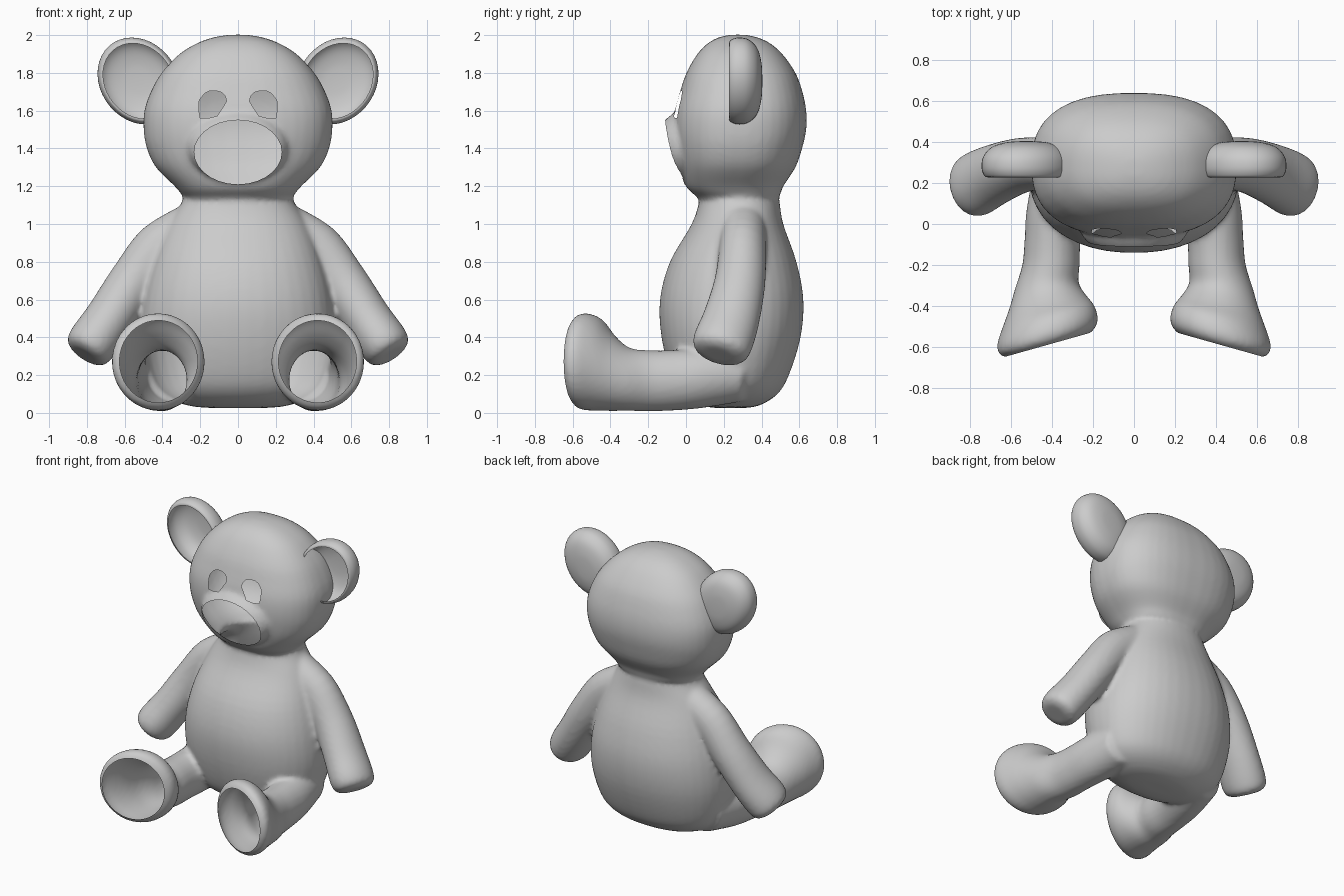
import bpy, bmesh, math
from mathutils import Vector as V

if "Cube" in bpy.data.objects:
    bpy.data.objects.remove(bpy.data.objects["Cube"])


def catmull(p0, p1, p2, p3, t):
    return 0.5 * (2 * p1 + (p2 - p0) * t + (2 * p0 - 5 * p1 + 4 * p2 - p3) * t * t
                  + (3 * p1 - p0 - 3 * p2 + p3) * t ** 3)


def loft(bm, rings, sides=40, steps=4, cap_start=True, power=2.0):
    """Skin smooth (super)elliptical rings, each (centre, half axis, half axis)."""
    def sq(x):
        return math.copysign(abs(x) ** (2 / power), x)
    dense = []
    for i in range(len(rings) - 1):
        q = [rings[min(max(i + k, 0), len(rings) - 1)] for k in (-1, 0, 1, 2)]
        for j in range(steps):
            dense.append([catmull(*[r[m] for r in q], j / steps) for m in range(3)])
    dense.append(rings[-1])
    loops = []
    for c, u, v in dense:
        loops.append([bm.verts.new(c + u * sq(math.cos(a)) + v * sq(math.sin(a)))
                      for a in (2 * math.pi * (k + .5) / sides for k in range(sides))])
    for A, B in zip(loops, loops[1:]):
        for k in range(sides):
            n = (k + 1) % sides
            bm.faces.new((A[k], A[n], B[n], B[k]))
    if cap_start:
        bm.faces.new(loops[0])
    bm.faces.new(loops[-1])


def finish(bm, name):
    bmesh.ops.recalc_face_normals(bm, faces=bm.faces)
    me = bpy.data.meshes.new(name)
    bm.to_mesh(me)
    bm.free()
    ob = bpy.data.objects.new(name, me)
    bpy.context.collection.objects.link(ob)
    return ob


def upright(rows):
    """Horizontal rings from (z, front y, back y, half width)."""
    return [(V((0, (f + b) / 2, z)), V((w, 0, 0)), V((0, (b - f) / 2, 0))) for z, f, b, w in rows]


def bisect(bm, faces, co, no, clear=False):
    geom = set(faces)
    for f in faces:
        geom.update(f.verts)
        geom.update(f.edges)
    bmesh.ops.bisect_plane(bm, geom=list(geom), plane_co=co, plane_no=no,
                           dist=1e-5, clear_outer=clear)


def front_hole(bm, poly):
    """Cut a convex outline, given in x and z, through the front of the face."""
    pts = [V((x, 0, z)) for x, z in poly]
    mid = sum(pts, V()) / len(pts)
    reach = max((p - mid).length for p in pts) + 0.04

    def near():
        res = []
        for f in bm.faces:
            c = f.calc_center_median()
            if c.y < 0.1 and math.hypot(c.x - mid.x, c.z - mid.z) < reach:
                res.append(f)
        return res
    planes = []
    for a, b in zip(pts, pts[1:] + pts[:1]):
        n = V((b.z - a.z, 0, a.x - b.x))
        if n.dot(mid - a) > 0:
            n = -n
        planes.append((a, n))
        bisect(bm, near(), a, n)
    inside = [f for f in near()
              if all((f.calc_center_median() - a).dot(n) < 0 for a, n in planes)]
    bmesh.ops.delete(bm, geom=inside, context='FACES')


bm = bmesh.new()

# Torso
loft(bm, upright([(1.2, .08, .48, .28), (1.12, .07, .495, .295), (1.0, .03, .515, .37),
                  (.8, -.085, .585, .45), (.6, -.138, .622, .5), (.4, -.13, .607, .51),
                  (.2, -.08, .545, .47), (.1, -.02, .485, .4), (.04, .08, .39, .27),
                  (.025, .17, .3, .12)]), power=2.2)

# Head
loft(bm, upright([(1.1, .12, .44, .22), (1.15, .05, .495, .29), (1.2, 0, .515, .335),
                  (1.3, -.035, .58, .435), (1.4, -.055, .615, .483), (1.5, -.065, .637, .5),
                  (1.6, -.058, .637, .496), (1.7, -.032, .617, .462), (1.8, .002, .58, .405),
                  (1.9, .06, .51, .31), (1.96, .12, .44, .21), (1.99, .18, .37, .12),
                  (2.002, .24, .31, .04)]), power=2.5)

# Muzzle swelling
rings = []
for k in range(1, 12):
    a = math.pi * k / 12
    r = math.sin(a)
    rings.append((V((0, 0, 1.41 - .19 * math.cos(a))), V((.27 * r, 0, 0)), V((0, .165 * r, 0))))
loft(bm, rings, steps=2)

# Legs with flared feet: x, y, z, half width, half height, tilt
LEG = [(.33, .3, .21, .15, .15, 0), (.375, .08, .185, .148, .16, 0), (.397, -.08, .172, .137, .16, 0),
       (.405, -.2, .17, .14, .162, 0), (.425, -.3, .178, .155, .167, .3),
       (.42, -.38, .21, .188, .2, .6), (.419, -.45, .253, .223, .242, .9),
       (.422, -.52, .27, .246, .257, 1), (.422, -.57, .272, .235, .246, 1), (.422, -.602, .272, .185, .195, 1)]
# Arms: x, y, z, thickness, depth
ARM = [(.2, .3, 1.01, .125, .125), (.41, .3, .875, .138, .125), (.555, .285, .69, .132, .135),
       (.68, .24, .5, .13, .15), (.768, .195, .375, .133, .158), (.803, .178, .325, .118, .14),
       (.815, .172, .307, .075, .09)]
for s in (-1, 1):
    loft(bm, [(V((s * x, y, z)), V((s * w, -.28 * t * w, 0)), V((0, 0, h)))
              for x, y, z, w, h, t in LEG])
    pts = [V((s * p[0], p[1], p[2])) for p in ARM]
    rings = []
    for i, p in enumerate(ARM):
        tan = (pts[min(i + 1, len(pts) - 1)] - pts[max(i - 1, 0)]).normalized()
        u = tan.cross(V((0, 1, 0))).normalized() * s
        rings.append((pts[i], u * p[3], tan.cross(u) * p[4] * s))
    loft(bm, rings)

# Fuse into one soft shell
body = finish(bm, "bear_body")
bpy.context.view_layer.objects.active = body
body.select_set(True)
m = body.modifiers.new("fuse", 'REMESH')
m.mode = 'VOXEL'
m.voxel_size = 0.016
m = body.modifiers.new("soften", 'SMOOTH')
m.factor = 0.5
m.iterations = 5
for name in ("fuse", "soften"):
    bpy.ops.object.modifier_apply(modifier=name)

# Open the soles, eyes and muzzle
bm = bmesh.new()
bm.from_mesh(body.data)
EYE = [(.06, 1.65), (.068, 1.678), (.085, 1.696), (.115, 1.705), (.15, 1.704), (.178, 1.69),
       (.205, 1.655), (.207, 1.6), (.2, 1.562), (.15, 1.562), (.11, 1.572)]
for s in (-1, 1):
    foot = [f for f in bm.faces if f.calc_center_median().y < -.4 and f.calc_center_median().x * s > 0]
    bisect(bm, foot, V((s * .42, -.589, .27)), V((-s * .27, -.96, 0)), clear=True)
    front_hole(bm, [(s * x, z) for x, z in EYE])
front_hole(bm, [(.232 * math.cos(a), 1.38 + .17 * math.sin(a))
                for a in (2 * math.pi * k / 28 for k in range(28))])
bm.to_mesh(body.data)
bm.free()

# Ears: bowls open to the front; y and radius scale
EAR = [(.228, .87), (.235, .94), (.27, 1), (.32, .98), (.36, .86), (.385, .68), (.4, .4), (.404, .12)]
for s, side in ((-1, "left"), (1, "right")):
    bm = bmesh.new()
    tilt = V((s * .6, 0, .8))
    across = V((s * .8, 0, -.6))
    loft(bm, [(V((s * .525, y, 1.757)), tilt * .243 * r, across * .203 * r) for y, r in EAR],
         cap_start=False)
    finish(bm, side + "_ear").select_set(True)

bpy.ops.object.shade_smooth_by_angle(angle=math.radians(50))
